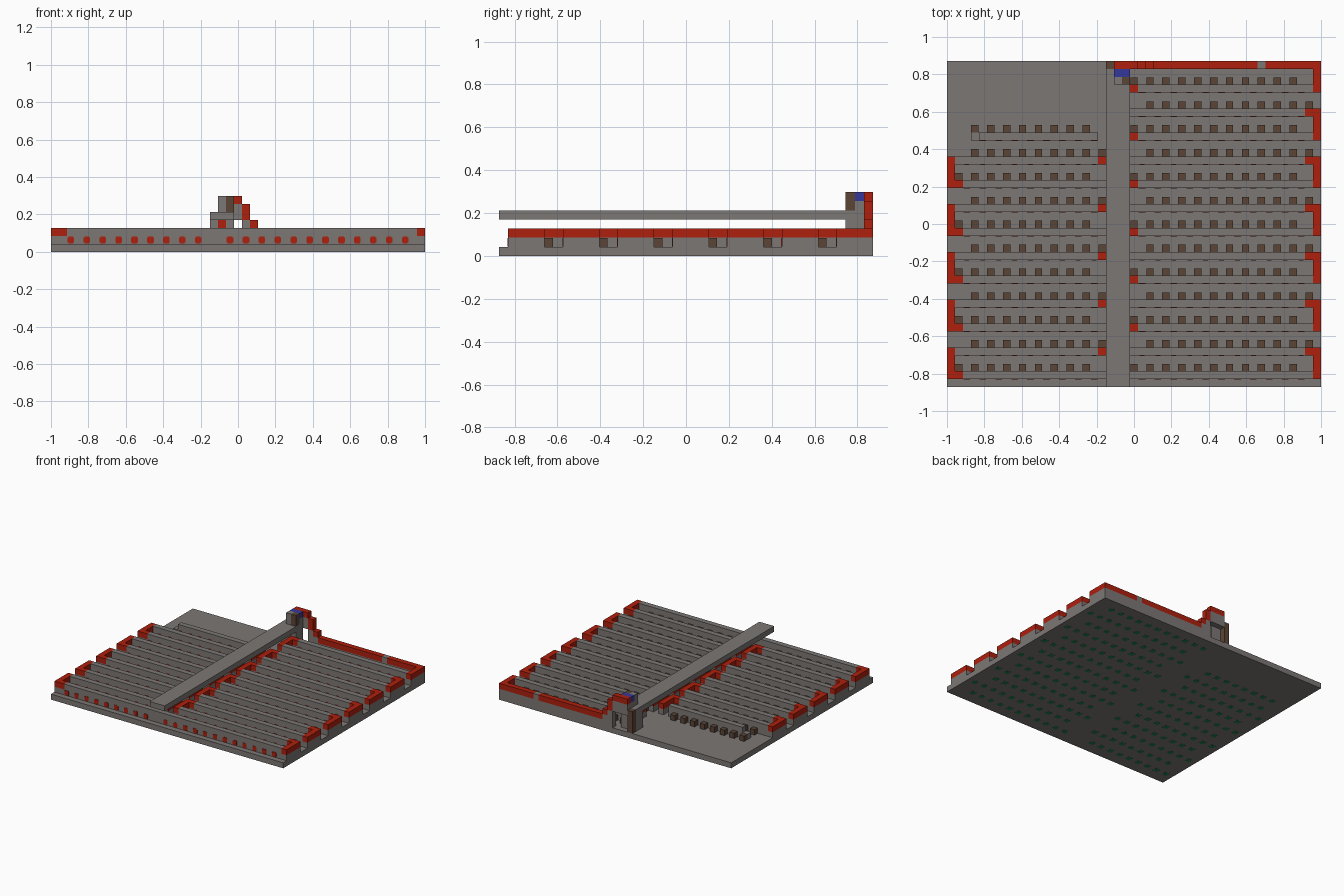
import bpy
import bmesh

if "Cube" in bpy.data.objects:
    bpy.data.objects.remove(bpy.data.objects["Cube"])

U = 2 / 47                      # one block
X0, Y0 = -1.0, -20.5 * U        # front right corner of the block grid


def material(name, rgb):
    m = bpy.data.materials.new(name)
    m.use_nodes = True
    m.diffuse_color = (*rgb, 1)
    m.node_tree.nodes["Principled BSDF"].inputs["Base Color"].default_value = (*rgb, 1)
    return m


GREY = material("stone grey", (0.2, 0.185, 0.178))
RED = material("signal red", (0.42, 0.014, 0.004))
BROWN = material("dark brown", (0.105, 0.06, 0.037))
BLUE = material("deep blue", (0.035, 0.04, 0.33))
GREEN = material("leaf green", (0.015, 0.2, 0.075))


def build(name, mat, boxes):
    """One object from boxes given as (i, j, k, ni, nj, nk) in blocks."""
    bm = bmesh.new()
    for i, j, k, ni, nj, nk in boxes:
        cube = bmesh.ops.create_cube(bm, size=1)["verts"]
        bmesh.ops.scale(bm, vec=(ni * U, nj * U, nk * U), verts=cube)
        bmesh.ops.translate(bm, verts=cube, vec=(
            X0 + (i + ni / 2) * U, Y0 + (j + nj / 2) * U, (k + nk / 2) * U))
    mesh = bpy.data.meshes.new(name)
    bm.to_mesh(mesh)
    bm.free()
    mesh.materials.append(mat)
    obj = bpy.data.objects.new(name, mesh)
    bpy.context.collection.objects.link(obj)
    return obj


# Base slab
build("base_slab", GREY, [(0, 0, 0, 47, 41, 1)])

# Serpentine of bars: red turns on grey supports at alternate ends
bars, supports, turns = [], [], []
feeders, lamps = [], []


def turn(i, j, end_i, end_j):
    supports.append((i, j, 1, 1, 4, 1))
    turns.append((i, j, 2, 1, 4, 1))
    supports.append((end_i, end_j, 1, 1, 1, 1))
    turns.append((end_i, end_j, 2, 1, 1, 1))


for r in range(14):
    j = 1 + 3 * r
    even = r % 2 == 0
    # Right-hand field of the plan
    if r == 0:
        bars.append((2, j, 1, 44, 1, 2))
    elif r < 13:
        first = 24 if even else 23
        last = 46 if even else 45
        bars.append((first, j, 1, last - first, 1, 2))
    if even and r < 13:
        turn(46, j, 45, j + 3)
    elif r < 13:
        turn(22, j, 23, j + 3)
    # Left-hand field of the plan
    if 0 < r < 10:
        first, last = (2, 20) if even else (1, 19)
        bars.append((first, j, 1, last - first, 1, 2))
    elif r == 10:
        bars.append((4, j, 1, 15, 1, 2))
        bars.append((3, j, 1, 1, 1, 1))
    if even and r < 10:
        turn(0, j, 1, j)
    elif r < 10:
        turn(20, j, 19, j)
    # Feeder blocks behind each bar and lamps on its front
    if r < 13:
        start = 23 if even else 25
        feeders += [(i, j + 1) for i in range(start, start + 22, 2)]
        lamps += [(i, j) for i in range(24, 45, 2)]
    if r < 11:
        start, stop = (1, 18) if even else (3, 20)
        if r == 10:
            start = 3
        feeders += [(i, j + 1) for i in range(start, stop, 2)]
        lamps += [(i, j) for i in range(4 if r == 10 else 2, 19, 2)]
lamps.append((22, 1))

build("bars", GREY, bars)
build("turn_supports", GREY, supports)
build("red_turns", RED, turns)
build("feeder_blocks", BROWN, [(i + .04, j, 1, .92, .92, .98) for i, j in feeders])
build("front_lamps", RED, [
    box for i, j in lamps
    for box in ((i + .08, j - .05, 1.2, .84, .1, .6), (i + .2, j - .06, 1.05, .6, .1, .9))])
build("underside_inlays", GREEN, [(i + .05, j + .05, -.02, .9, .9, .04) for i, j in feeders])

# Back line: grey support with a red run broken by two grey blocks
build("back_support", GREY, [
    (24, 40, 1, 22, 1, 1), (39, 40, 2, 1, 1, 1), (45, 40, 2, 1, 1, 1)])
build("back_red_run", RED, [(26, 40, 2, 13, 1, 1), (40, 40, 2, 5, 1, 1)])

# Raised central beam
build("central_beam", GREY, [(20, 0, 4, 3, 38, 1)])

# Tower at the back end of the beam
build("tower_stone", GREY, [
    (20, 38, 1, 1, 2, 4), (21, 38, 1, 2, 1, 2), (22, 38, 3, 1, 1, 2),
    (21, 38, 4, 1, 1, 3), (21, 39, 1, 2, 1, 5), (21, 40, 4, 3, 1, 2),
    (24, 40, 2, 1, 1, 2), (25, 40, 2, 1, 1, 1)])
build("tower_red_block", RED, [(21, 38, 3, 1, 1, 1)])
build("tower_red_steps", RED, [
    (21, 40, 6, 3, 1, 1), (24, 40, 4, 1, 1, 2), (25, 40, 3, 1, 1, 1)])
build("tower_brown", BROWN, [(20, 40, 1, 1, 1, 4), (22, 38, 5, 1, 1, 2)])
build("tower_blue_cap", BLUE, [(21, 39, 6, 2, 1, 1)])
